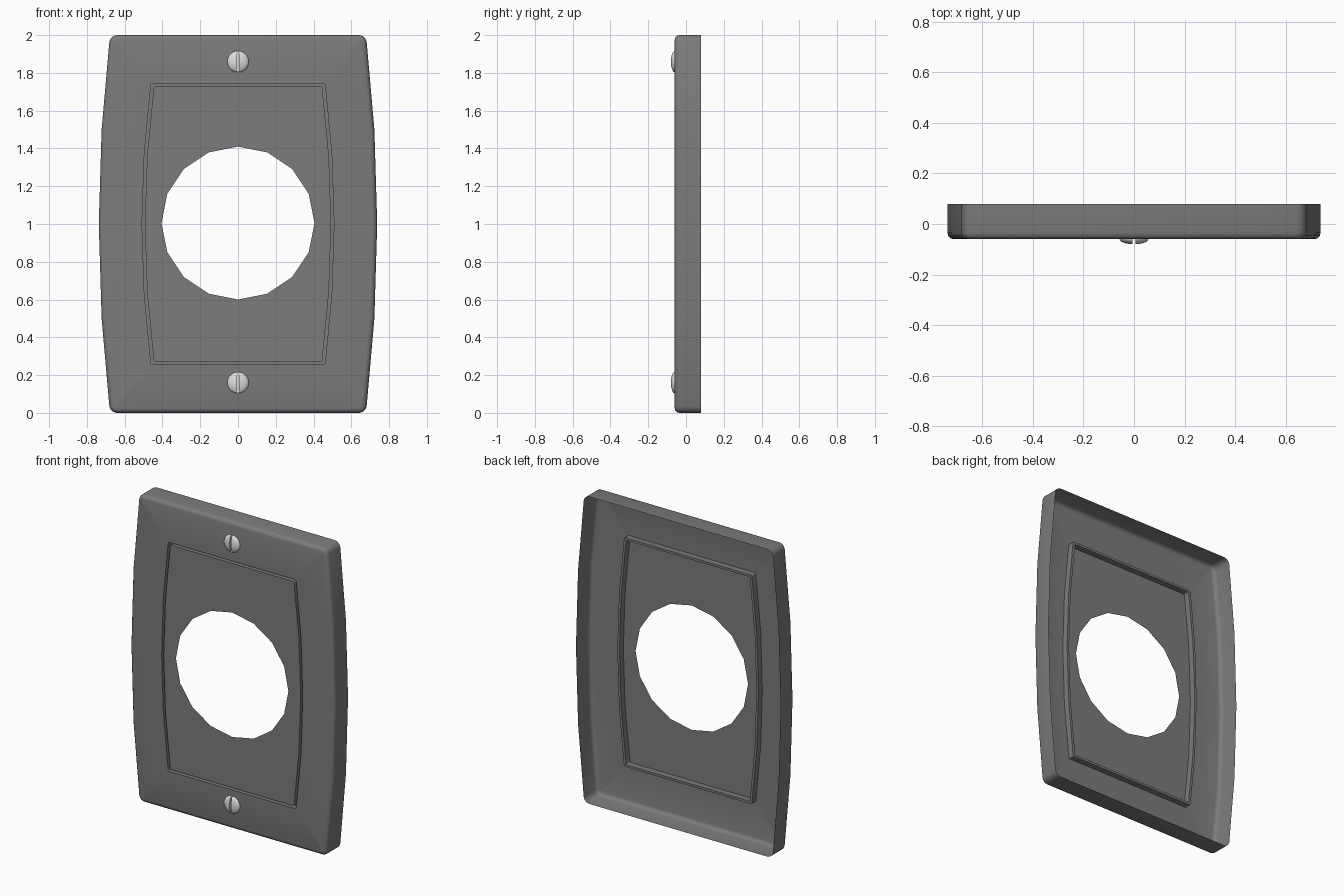
import bpy, bmesh, math
from mathutils import Matrix, Vector

cube = bpy.data.objects.get("Cube")
if cube:
    bpy.data.objects.remove(cube, do_unlink=True)

FRONT, BACK, MID_Z = -0.06, 0.079, 1.0


def material(name, grey):
    mat = bpy.data.materials.new(name)
    mat.use_nodes = True
    color = (grey, grey, grey, 1)
    mat.diffuse_color = color
    mat.node_tree.nodes["Principled BSDF"].inputs["Base Color"].default_value = color
    return mat


def finish(name, bm, mat, angle):
    mesh = bpy.data.meshes.new(name)
    bm.to_mesh(mesh)
    bm.free()
    mesh.materials.append(mat)
    obj = bpy.data.objects.new(name, mesh)
    bpy.context.collection.objects.link(obj)
    bpy.ops.object.select_all(action="DESELECT")
    obj.select_set(True)
    bpy.context.view_layer.objects.active = obj
    bpy.ops.object.shade_smooth_by_angle(angle=math.radians(angle))


def outline(height, end, middle, radius, inset=0.0):
    """Bowed rectangle with rounded corners, as (x, z) points."""
    height, end, middle = height - inset, end - inset, middle - inset
    radius = max(radius - inset, 0.006)
    width = lambda z: middle - (middle - end) * (z / height) ** 2
    quarter = [(width(height / 2), height / 2)]
    for i in range(4):
        a = math.radians(30 * i)
        z = height - radius + radius * math.sin(a)
        quarter.append((width(z) - radius + radius * math.cos(a), z))
    side = [(x, -z) for x, z in reversed(quarter)] + [(middle, 0)] + quarter
    return side + [(-x, -z) for x, z in side]


plate_grey = material("plate grey", 0.2)
screw_grey = material("screw light grey", 0.72)

# Plate shell: rings from the open back, over the rounded edge, into the groove
rim = (1.0, 0.677, 0.737, 0.035)
panel = (0.745, 0.46, 0.508, 0.008)
bevel, groove, depth = 0.025, 0.015, 0.04
rings = [(outline(*rim), BACK)]
for i in range(4):
    a = math.radians(30 * i)
    rings.append((outline(*rim, inset=bevel * (1 - math.cos(a))),
                  FRONT + bevel * (1 - math.sin(a))))
rings += [(outline(*panel), FRONT), (outline(*panel), FRONT + depth),
          (outline(*panel, inset=groove), FRONT + depth),
          (outline(*panel, inset=groove), FRONT)]

bm = bmesh.new()
loops = [[bm.verts.new((x, y, z + MID_Z)) for x, z in pts] for pts, y in rings]
for a, b in zip(loops, loops[1:]):
    for i in range(len(a)):
        j = (i + 1) % len(a)
        bm.faces.new((a[i], a[j], b[j], b[i]))

# Centre panel with a sixteen-sided opening
hole = []
for i in range(16):
    a = math.tau * i / 16
    hole.append(bm.verts.new((0.405 * math.cos(a), FRONT, MID_Z + 0.005 + 0.405 * math.sin(a))))
edges = []
for loop in (loops[-1], hole):
    for i, v in enumerate(loop):
        pair = (v, loop[(i + 1) % len(loop)])
        edges.append(bm.edges.get(pair) or bm.edges.new(pair))
fill = bmesh.ops.triangle_fill(bm, edges=edges, use_beauty=True, normal=(0, -1, 0))
bm.normal_update()
for f in fill["geom"]:
    if isinstance(f, bmesh.types.BMFace) and f.normal.y > 0:
        f.normal_flip()
finish("wall_plate", bm, plate_grey, 35)


# Domed screw heads, each made of two halves beside a vertical slot
def screw(name, z):
    radius, rise, slot = 0.057, 0.02, 0.005
    bm = bmesh.new()
    for side in (1, -1):
        half = bmesh.new()
        bmesh.ops.create_uvsphere(half, u_segments=20, v_segments=12, radius=1)
        bmesh.ops.rotate(half, verts=half.verts, matrix=Matrix.Rotation(math.pi / 2, 3, "X"))
        bmesh.ops.scale(half, verts=half.verts, vec=(radius, rise, radius))
        cuts = ((Vector((0, 0, 0)), Vector((0, 1, 0))),
                (Vector((side * slot, 0, 0)), Vector((-side, 0, 0))))
        for point, normal in cuts:
            geom = half.verts[:] + half.edges[:] + half.faces[:]
            cut = bmesh.ops.bisect_plane(half, geom=geom, plane_co=point, plane_no=normal,
                                         clear_outer=True)
            if normal.x:
                rim_edges = [e for e in cut["geom_cut"] if isinstance(e, bmesh.types.BMEdge)]
                bmesh.ops.contextual_create(half, geom=rim_edges)
        temp = bpy.data.meshes.new("half")
        half.to_mesh(temp)
        half.free()
        bm.from_mesh(temp)
        bpy.data.meshes.remove(temp)
    # Slot floor
    floor = Matrix.Translation((0, -0.005, 0)) @ Matrix.Rotation(math.pi / 2, 4, "X")
    bmesh.ops.create_circle(bm, cap_ends=True, segments=20, radius=radius * 0.95, matrix=floor)
    bmesh.ops.translate(bm, verts=bm.verts, vec=(0, FRONT, z))
    finish(name, bm, screw_grey, 40)


screw("upper_screw", 1.86)
screw("lower_screw", 0.16)
